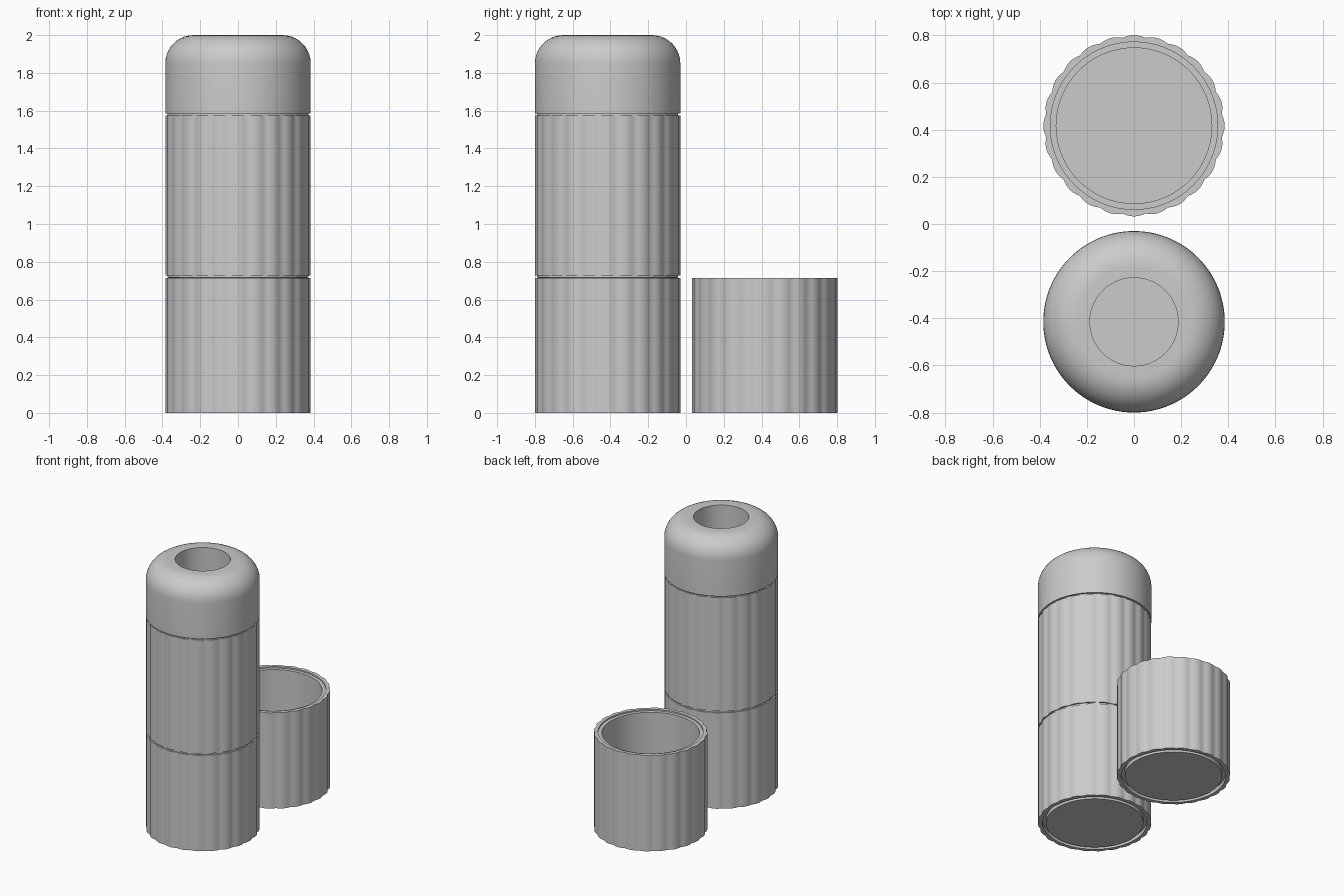
import bpy, bmesh
from math import sin, cos, pi, radians

if "Cube" in bpy.data.objects:
    bpy.data.objects.remove(bpy.data.objects["Cube"])

SEGS, FLUTES = 144, 24
R = 0.385


def lathe(name, profile, y, flute=0.0):
    """Spin an (r, z) profile; points at the outer radius get shallow flutes."""
    bm = bmesh.new()
    rings = []
    for r, z in profile:
        if r == 0:
            rings.append([bm.verts.new((0, y, z))])
            continue
        ring = []
        for i in range(SEGS):
            a = 2 * pi * i / SEGS
            q = r
            if flute and r >= R - 0.001:
                q -= flute * (1 - abs(cos(FLUTES * a / 2)))
            ring.append(bm.verts.new((q * cos(a), y + q * sin(a), z)))
        rings.append(ring)
    for a, b in zip(rings, rings[1:]):
        for i in range(SEGS):
            j = (i + 1) % SEGS
            if len(a) == 1:
                bm.faces.new((a[0], b[j], b[i]))
            elif len(b) == 1:
                bm.faces.new((a[i], a[j], b[0]))
            else:
                bm.faces.new((a[i], a[j], b[j], b[i]))
    bmesh.ops.recalc_face_normals(bm, faces=bm.faces)
    me = bpy.data.meshes.new(name)
    bm.to_mesh(me)
    bm.free()
    ob = bpy.data.objects.new(name, me)
    bpy.context.collection.objects.link(ob)
    bpy.ops.object.select_all(action='DESELECT')
    ob.select_set(True)
    bpy.context.view_layer.objects.active = ob
    bpy.ops.object.shade_smooth_by_angle(angle=radians(30))
    return ob


# Fluted cup with a stepped rim and a grooved foot (used loose and as the base)
cup = [(0, 0), (0.33, 0), (0.33, 0.03), (0.355, 0.03), (0.355, 0), (R, 0),
       (R, 0.715), (0.355, 0.715), (0.355, 0.705), (0.33, 0.705),
       (0.33, 0.06), (0, 0.06)]
TOWER_Y, CUP_Y = -0.415, 0.417
lathe("loose_cup", cup, CUP_Y, 0.009)
lathe("base_cup", cup, TOWER_Y, 0.009)

# Fluted middle section with a recessed seam neck below
body = [(0, 0.70), (0.328, 0.70), (0.328, 0.71), (0.373, 0.716), (0.373, 0.728),
        (R, 0.728), (R, 1.575), (0.373, 1.575), (0.373, 1.58), (0, 1.58)]
body_ob = lathe("middle_body", body, TOWER_Y, 0.009)

# Smooth domed cap with a deep round opening
F = 0.15
cap = [(0.187, 1.583), (0.373, 1.575), (0.373, 1.585), (R, 1.585)]
cap += [(R - F + F * cos(t * pi / 20), 2 - F + F * sin(t * pi / 20)) for t in range(11)]
cap += [(0.187, 2.0), (0.187, 1.583), (0, 1.583)]
lathe("domed_cap", cap, TOWER_Y)
